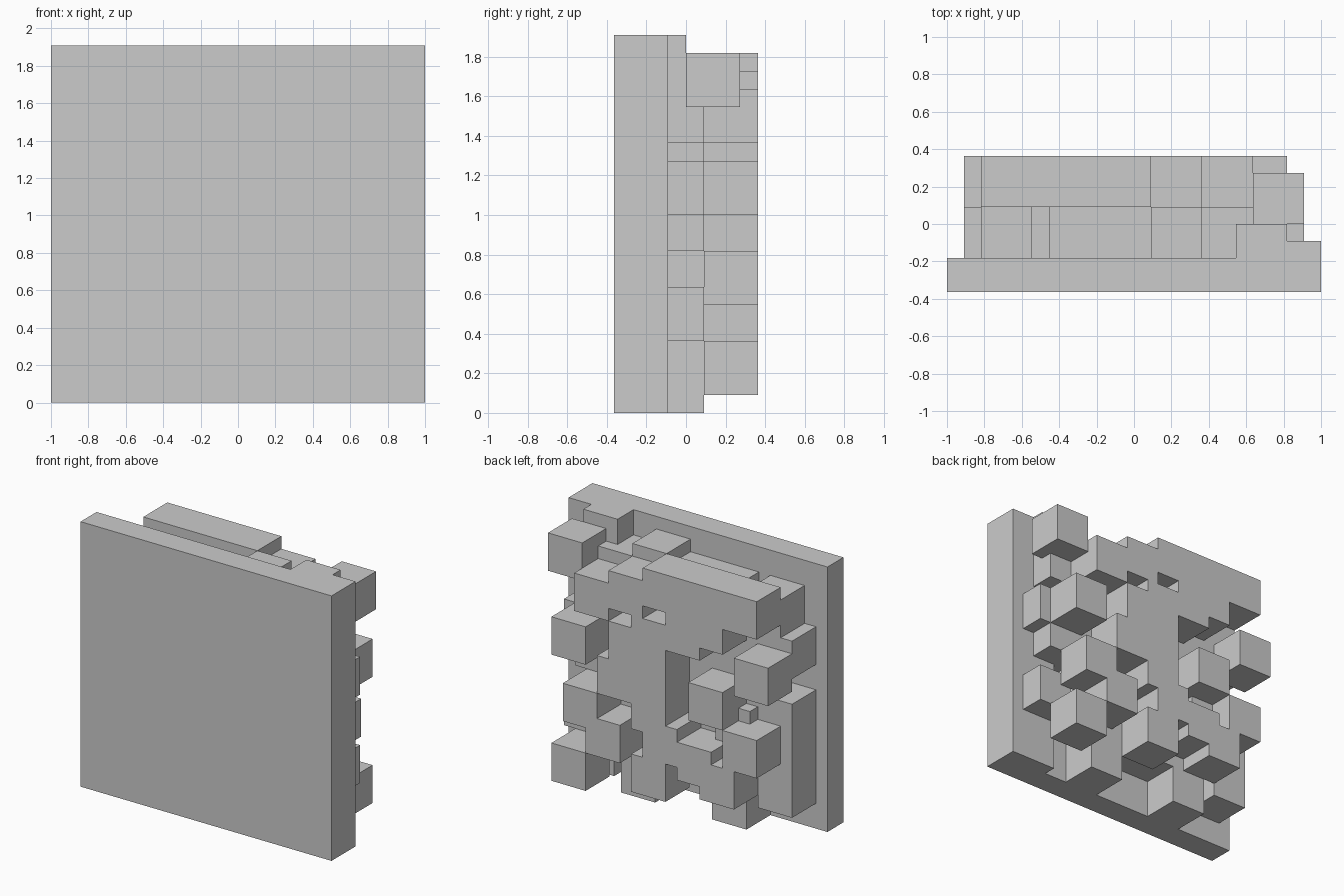
import bpy, bmesh, math
from mathutils import Vector

if "Cube" in bpy.data.objects:
    bpy.data.objects.remove(bpy.data.objects["Cube"])

U = 1 / 11          # block unit
solid = set()


def box(x0, x1, y0, y1, z0, z1):
    for x in range(x0, x1):
        for y in range(y0, y1):
            for z in range(z0, z1):
                solid.add((x, y, z))


def cube(x, y, z):
    box(x, x + 3, y, y + 3, z, z + 3)


# flat front slab and thicker strip on the right
box(-11, 11, -4, -2, 0, 21)
box(7, 11, -2, -1, 0, 21)

# middle layer: core, edge column, edge cubes
box(-7, 6, -2, 1, 4, 16)
box(-6, 5, -2, 1, 3, 4)
box(-5, 4, -2, 1, 16, 19)
box(-10, -7, -2, 1, 2, 11)
for x, z in [(-9, 16), (-10, 13), (1, 17), (4, 16), (6, 15), (7, 11),
             (6, 9), (7, 4), (2, 0), (-6, 0)]:
    cube(x, -2, z)

# offset cubes between layers
cube(6, -3, 18)
cube(7, 0, 17)
cube(-7, -1, 7)

# outer back layer: long top bar and scattered cubes
box(-9, 1, 1, 4, 17, 20)
for x, z in [(1, 16), (4, 15), (-6, 15), (-4, 14), (-1, 13), (1, 12),
             (2, 9), (-1, 10), (-1, 7), (-2, 5), (-1, 2), (3, 4),
             (6, 11), (5, 6), (6, 1), (-5, 4), (-7, 3), (-9, 6),
             (-6, 9), (-10, 12)]:
    cube(x, 1, z)

# skin: only the exposed unit faces, then merge flat areas
bm = bmesh.new()
verts = {}


def vert(p):
    if p not in verts:
        verts[p] = bm.verts.new(Vector(p) * U)
    return verts[p]


for c in sorted(solid):
    for axis in range(3):
        for side in (0, 1):
            n = list(c)
            n[axis] += 1 if side else -1
            if tuple(n) in solid:
                continue
            a, b = (axis + 1) % 3, (axis + 2) % 3
            quad = []
            for da, db in ((0, 0), (1, 0), (1, 1), (0, 1)):
                p = list(c)
                p[axis] += side
                p[a] += da
                p[b] += db
                quad.append(vert(tuple(p)))
            bm.faces.new(quad if side else quad[::-1])

bmesh.ops.dissolve_limit(bm, angle_limit=math.radians(1),
                         verts=bm.verts[:], edges=bm.edges[:])
mesh = bpy.data.meshes.new("block_relief_panel")
bm.to_mesh(mesh)
bm.free()
panel = bpy.data.objects.new("block_relief_panel", mesh)
bpy.context.collection.objects.link(panel)
